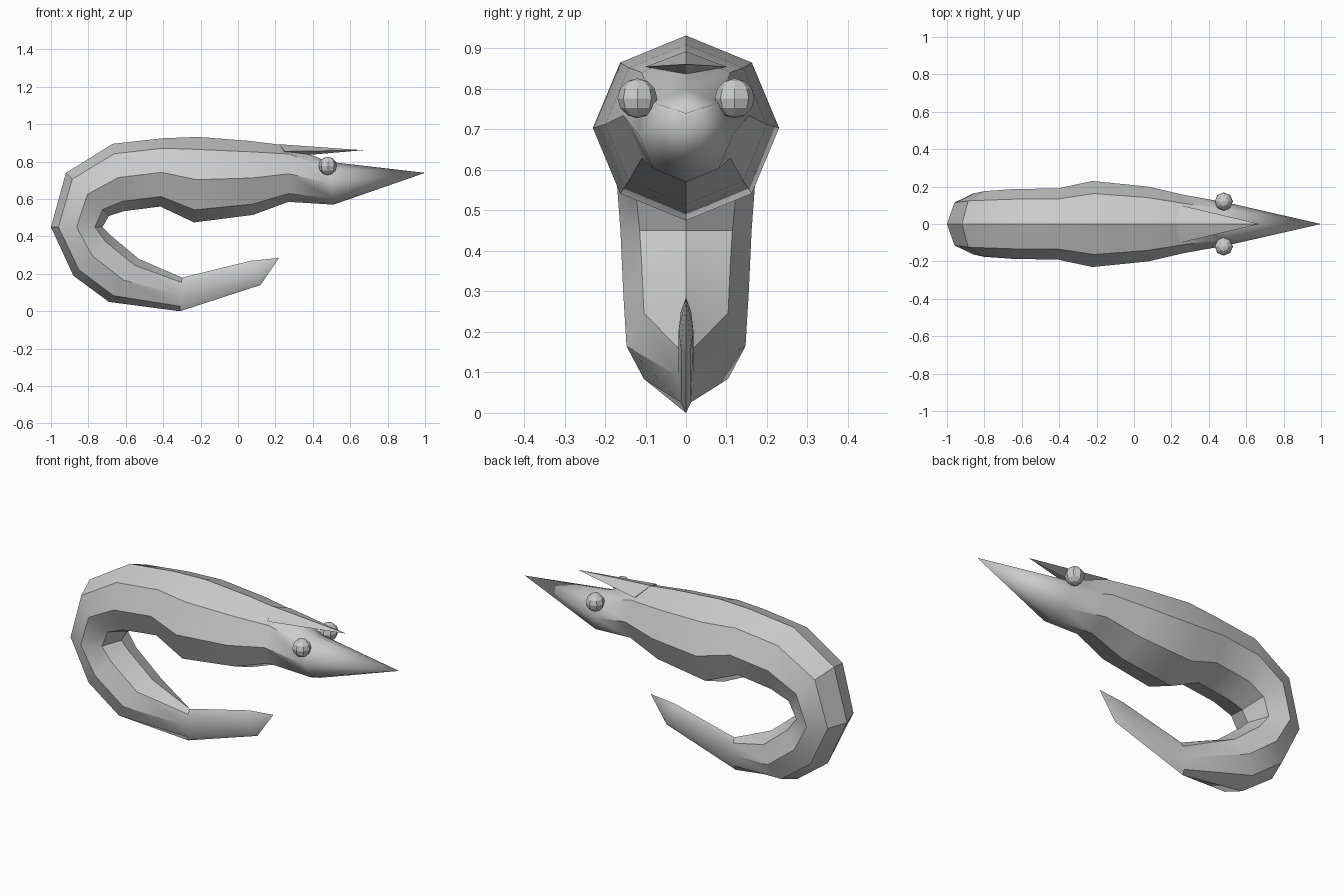
import bpy, bmesh, math
from mathutils import Vector

if "Cube" in bpy.data.objects:
    bpy.data.objects.remove(bpy.data.objects["Cube"])


def finish(bm, name):
    bmesh.ops.recalc_face_normals(bm, faces=bm.faces[:])
    mesh = bpy.data.meshes.new(name)
    bm.to_mesh(mesh)
    bm.free()
    obj = bpy.data.objects.new(name, mesh)
    bpy.context.collection.objects.link(obj)
    return obj


# Curled body: octagonal sections (back x, back z, belly x, belly z, half width)
sections = [
    (0.48, 0.80, 0.51, 0.57, 0.115),
    (0.27, 0.885, 0.27, 0.585, 0.155),
    (0.07, 0.91, 0.08, 0.515, 0.20),
    (-0.21, 0.932, -0.235, 0.475, 0.23),
    (-0.40, 0.925, -0.415, 0.56, 0.19),
    (-0.67, 0.895, -0.61, 0.535, 0.187),
    (-0.92, 0.74, -0.69, 0.51, 0.175),
    (-1.00, 0.45, -0.725, 0.45, 0.162),
    (-0.88, 0.19, -0.68, 0.405, 0.155),
    (-0.69, 0.05, -0.53, 0.28, 0.147),
    (-0.31, 0.0, -0.30, 0.18, 0.018),
    (0.12, 0.14, 0.07, 0.27, 0.018),
]
bm = bmesh.new()
rings = []
for bx, bz, vx, vz, w in sections:
    back, belly = Vector((bx, 0, bz)), Vector((vx, 0, vz))
    mid, half = (back + belly) / 2, (back - belly) / 2
    rings.append([bm.verts.new(mid + half * math.cos(a) + Vector((0, w * math.sin(a), 0)))
                  for a in (k * math.pi / 4 for k in range(8))])
for a, b in zip(rings, rings[1:]):
    for i in range(8):
        j = (i + 1) % 8
        bm.faces.new((a[i], a[j], b[j], b[i]))

# Pointed snout and tail tip
tips = [bm.verts.new((1.0, 0, 0.74)), bm.verts.new((0.22, 0, 0.285))]
for ring, tip in zip((rings[0], rings[-1]), tips):
    for i in range(8):
        bm.faces.new((ring[i], ring[(i + 1) % 8], tip))
bmesh.ops.recalc_face_normals(bm, faces=bm.faces[:])
for f in bm.faces:
    f.smooth = True
for e in bm.edges:
    e.smooth = tips[0] in e.verts or e.calc_face_angle() < math.radians(30)
finish(bm, "body")

# Head spike above the snout
bm = bmesh.new()
base = [bm.verts.new(p) for p in
        ((0.22, 0, 0.893), (0.25, 0.10, 0.855), (0.25, 0, 0.825), (0.25, -0.10, 0.855))]
point = bm.verts.new((0.67, 0, 0.861))
bm.faces.new(base)
for i in range(4):
    bm.faces.new((base[i], base[(i + 1) % 4], point))
finish(bm, "head_spike")

# Eyes
for side, label in ((-1, "front"), (1, "back")):
    bpy.ops.mesh.primitive_uv_sphere_add(segments=8, ring_count=6, radius=0.049,
                                         location=(0.48, 0.12 * side, 0.777))
    bpy.context.object.name = "eye_" + label
